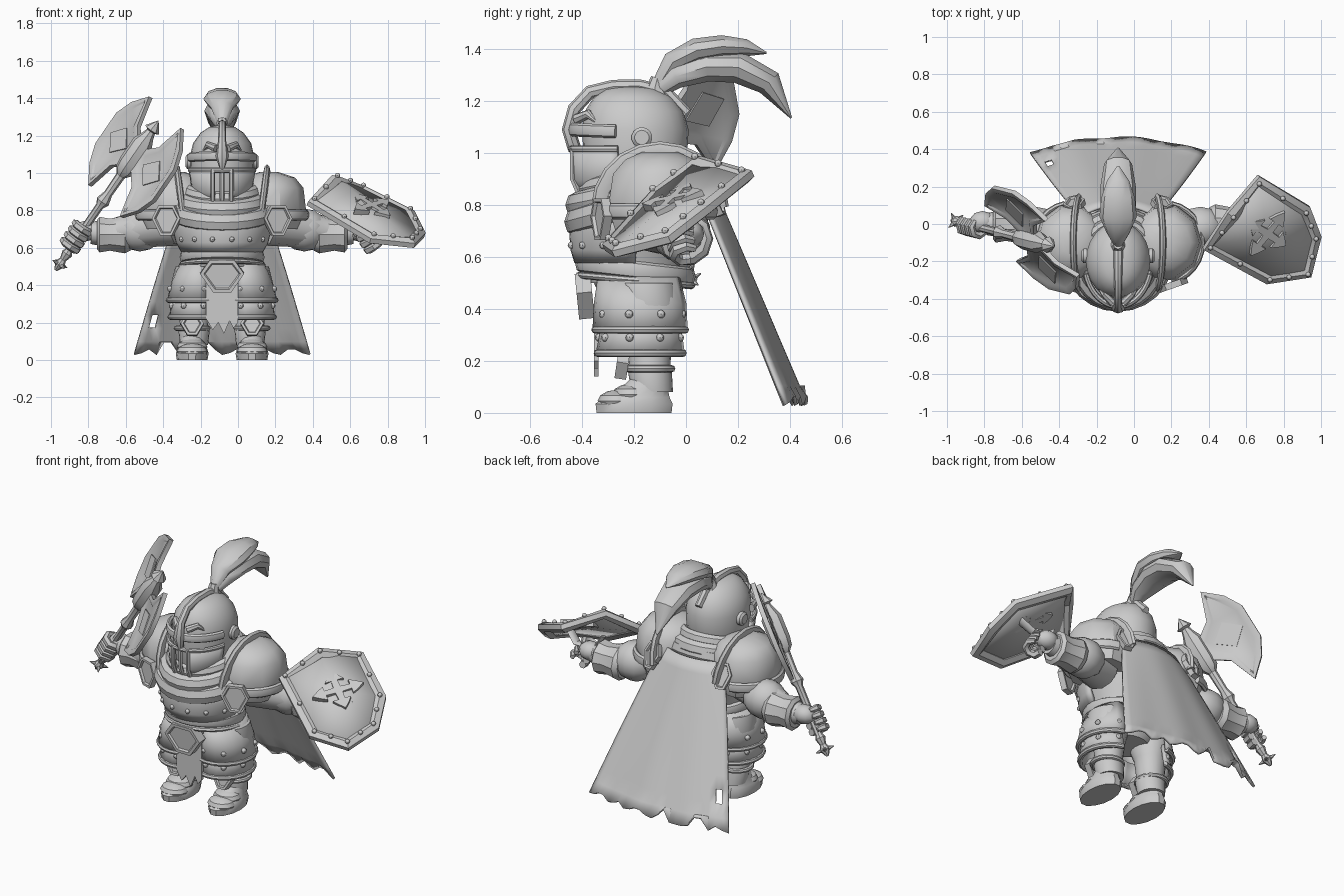
import bpy, bmesh, random
from math import sin, cos, pi, radians
from mathutils import Vector, Matrix

random.seed(4)
if "Cube" in bpy.data.objects:
    bpy.data.objects.remove(bpy.data.objects["Cube"])
BODY_X = -0.085
HEX = [(-.55, 1), (.55, 1), (1, .15), (.4, -1), (-.4, -1), (-1, .15)]

mat = bpy.data.materials.new("plain grey")
mat.use_nodes = True
mat.diffuse_color = (.6, .6, .6, 1)
mat.node_tree.nodes["Principled BSDF"].inputs["Base Color"].default_value = (.6, .6, .6, 1)
made = []


def done(bm, name, pair=False, solid=0, body=True):
    """Turn a bmesh into an object; pair mirrors it to the other side of the body."""
    bmesh.ops.recalc_face_normals(bm, faces=bm.faces)
    me = bpy.data.meshes.new(name)
    bm.to_mesh(me)
    bm.free()
    me.materials.append(mat)
    ob = bpy.data.objects.new(name, me)
    bpy.context.collection.objects.link(ob)
    ob.location.x = BODY_X if body else 0
    if solid:
        m = ob.modifiers.new("thickness", 'SOLIDIFY')
        m.thickness, m.offset = solid, 0
    if pair:
        ob.modifiers.new("pair", 'MIRROR')
    made.append(ob)


def skin(bm, rings, closed_ring, caps, loop=False):
    vs = [[bm.verts.new(p) for p in r] for r in rings]
    n = len(vs[0])
    for a, b in zip(vs, vs[1:] + ([vs[0]] if loop else [])):
        for i in range(n if closed_ring else n - 1):
            j = (i + 1) % n
            bm.faces.new((a[i], a[j], b[j], b[i]))
    if caps:
        bm.faces.new(vs[0])
        bm.faces.new(vs[-1])


def loft(name, rings, cx=0, n=20, arc=None, **kw):
    """Stack of ellipses (z, rx, ry, yc); arc in degrees gives an open shell."""
    bm = bmesh.new()
    a0, a1 = [radians(a) for a in arc or (0, 360)]
    count = n + 1 if arc else n
    ang = [a0 + (a1 - a0) * i / n for i in range(count)]
    skin(bm, [[(cx + rx * cos(a), yc + ry * sin(a), z) for a in ang] for z, rx, ry, yc in rings],
         not arc, not arc)
    done(bm, name, **kw)


def sweep(name, path, sizes, side, n=8, loop=False, **kw):
    """Elliptical tube; each size is (along side, across)."""
    bm = bmesh.new()
    path = [Vector(p) for p in path]
    if not isinstance(sizes, list):
        sizes = [sizes] * len(path)
    rings, last = [], len(path) - 1
    for i, p in enumerate(path):
        q0 = path[i - 1] if i or loop else p
        q1 = path[(i + 1) % len(path)] if i < last or loop else p
        t = (q1 - q0).normalized()
        s = Vector(side)
        s = (s - t * s.dot(t)).normalized()
        b = t.cross(s)
        w, h = sizes[i] if isinstance(sizes[i], tuple) else (sizes[i],) * 2
        rings.append([p + s * w * cos(k * 2 * pi / n) + b * h * sin(k * 2 * pi / n) for k in range(n)])
    skin(bm, rings, True, not loop, loop)
    done(bm, name, **kw)


def balls(name, points, r, seg=8, **kw):
    bm = bmesh.new()
    size = Vector(r) if isinstance(r, tuple) else Vector((r, r, r))
    for p in points:
        bmesh.ops.create_uvsphere(bm, u_segments=seg, v_segments=max(6, seg // 2), radius=1,
                                  matrix=Matrix.Translation(p) @ Matrix.Diagonal(size).to_4x4())
    done(bm, name, **kw)


def plate(name, pts, thick, rim=.015, depth=.012, **kw):
    """Flat prism centred on the outline with a raised rim on both faces."""
    bm = bmesh.new()
    face = bm.faces.new([bm.verts.new(p) for p in pts])
    face.normal_update()
    n = face.normal.copy()
    top = bmesh.ops.extrude_face_region(bm, geom=[face])["geom"]
    bmesh.ops.translate(bm, vec=n * thick, verts=[v for v in top if isinstance(v, bmesh.types.BMVert)])
    bmesh.ops.translate(bm, vec=-n * thick / 2, verts=bm.verts)
    bmesh.ops.recalc_face_normals(bm, faces=bm.faces)
    if rim:
        caps = [f for f in bm.faces if len(f.verts) == len(pts) and abs(f.normal.dot(n)) > .9]
        bmesh.ops.inset_individual(bm, faces=caps, thickness=rim, depth=0)
        bmesh.ops.inset_individual(bm, faces=caps, thickness=rim * .4, depth=-depth)
    done(bm, name, **kw)


def outline(o, n, up, shape, w, h):
    o, n, up = Vector(o), Vector(n).normalized(), Vector(up)
    v = (up - n * up.dot(n)).normalized()
    u = v.cross(n)
    return [o + u * x * w + v * y * h for x, y in shape]


def ring(rx, ry, yc, z, tilt=0, a0=0, a1=360, n=24, cx=0):
    """Points round an ellipse; tilt lifts the back and lowers the front."""
    ang = [radians(a0 + (a1 - a0) * i / n) for i in range(n if a1 - a0 == 360 else n + 1)]
    return [(cx + rx * cos(a), yc + ry * sin(a), z + tilt * sin(a)) for a in ang]


UP = (0, 0, 1)
# Legs and feet
loft("leg", [(.08, .075, .08, -.13), (.17, .085, .085, -.14), (.19, .075, .08, -.14), (.3, .09, .09, -.14),
             (.42, .12, .13, -.15), (.5, .1, .12, -.16)], .15, pair=True)
loft("boot", [(0, .082, .148, -.2), (.035, .088, .152, -.2), (.06, .08, .13, -.19),
              (.1, .065, .09, -.16), (.13, .06, .075, -.14)], .16, 14, pair=True)
balls("toe_plate", [(.16, -.265, .046), (.16, -.21, .07)], (.082, .075, .043), 12, pair=True)
sweep("ankle_band", ring(.085, .085, -.14, .17, cx=.16, n=16), .014, UP, loop=True, pair=True)
plate("knee_guard", outline((.16, -.245, .185), (0, -1, .15), UP, HEX, .062, .055), .045, pair=True)

# Hips and thigh armour
loft("hips", [(.36, .13, .12, -.17), (.42, .2, .15, -.17), (.56, .2, .19, -.19)])
loft("lower_thigh_plate", [(.36, .13, .14, -.17), (.22, .15, .165, -.175)], .125, 10, (-110, 80), solid=.02, pair=True)
loft("upper_thigh_plate", [(.52, .09, .15, -.18), (.42, .135, .17, -.175), (.32, .16, .175, -.175)], .125, 10,
     (-110, 80), solid=.02, pair=True)
for z, rx in ((.23, .153), (.32, .162)):
    sweep("thigh_rim", ring(rx, rx + .013, -.175, z, 0, -110, 80, 12, .125), .015, UP, pair=True)
    balls("thigh_rivets", ring(rx - .004, rx + .008, -.175, z + .06, 0, -100, 70, 4, .125), .016, pair=True)
cloth = [(-.085, .42), (.085, .42), (.085, .2), (.06, .17), (.04, .21), (.01, .14), (-.02, .2), (-.05, .16), (-.085, .22)]
plate("loin_cloth", [(x, -.345, z) for x, z in cloth], .018, 0)
plate("belt_buckle", outline((0, -.39, .45), (0, -1, -.1), UP, HEX, .118, .088), .06, .02, .01)

# Torso, breastplate and belt
loft("torso", [(.5, .19, .19, -.19), (.6, .21, .215, -.19), (.72, .255, .25, -.17), (.84, .27, .25, -.16),
               (.92, .2, .19, -.17), (.97, .12, .12, -.18)])
loft("breastplate", [(.58, .21, .225, -.195), (.63, .238, .245, -.19), (.7, .255, .255, -.185), (.78, .25, .235, -.185)],
     0, 20, (-180, 0), solid=.02)
sweep("belt", ring(.205, .21, -.195, .55, -.025), (.035, .022), UP, loop=True)
sweep("waist_rim", ring(.21, .21, -.195, .51, -.02), (.014, .022), UP, loop=True)
balls("chest_rivets", ring(.25, .257, -.19, .645, 0, -150, -30, 5), .014)

# Layered neck scarf with a drape over the back
for rx, ry, z, t, r in ((.25, .235, .81, .075, .055), (.215, .235, .855, .055, .05), (.185, .2, .91, .05, .04)):
    sweep("scarf_fold", ring(rx, ry, -.19, z, t), (r, r * .8), UP, loop=True)
sweep("scarf_drape", ring(.24, .26, -.16, .8, 0, 10, 170, 14), (.05, .035), UP)

# Helmet with crest, brow, cheek guards and face bars
loft("helmet", [(.82, .13, .15, -.21), (.9, .16, .185, -.2), (1.0, .17, .2, -.195), (1.09, .172, .205, -.195),
                (1.16, .155, .19, -.2), (1.215, .115, .15, -.205), (1.245, .07, .1, -.21), (1.255, .02, .04, -.21)], n=24)
for arc in ((-165, -106), (-74, -15)):
    loft("cheek_guard", [(.84, .12, .2, -.2), (.9, .155, .235, -.2), (1.02, .175, .24, -.2)], 0, 8, arc, solid=.022)
sweep("cheek_rim", ring(.178, .243, -.2, 1.015, 0, -165, -15, 18), (.014, .012), UP)
sweep("brow", ring(.18, .245, -.195, 1.08, -.01, -162, -18, 20), (.026, .016), UP)
for x in (-.05, 0, .05):
    sweep("face_bar", [(x, -.4, .82), (x, -.435, .9), (x, -.435, 1.02)], .013, (1, 0, 0), 6)
crest = [(-.43, 1.02), (-.452, 1.09), (-.43, 1.17), (-.37, 1.235), (-.28, 1.256), (-.18, 1.258), (-.08, 1.235), (0, 1.15)]
sweep("crest_ridge", [(0, y, z) for y, z in crest], [(w, .026) for w in (.012, .035, .022, .02, .022, .025, .025, .02)], (1, 0, 0))
sweep("crest_scroll", [(.03, -.42, 1.13), (.075, -.375, 1.15), (.1, -.345, 1.12)], [.022, .018, .006], UP, pair=True)
sweep("ear_disc", [(.165, -.17, 1.06), (.185, -.17, 1.06), (.195, -.17, 1.06)], [.04, .04, .028], UP, 14, pair=True)

# Plume of two feathers in a socket
sweep("plume_socket", [(0, -.11, 1.2), (0, -.12, 1.25), (0, -.11, 1.29)], [.055, .035, .025], (1, 0, 0))
lower = [(-.11, 1.24), (-.04, 1.295), (.08, 1.332), (.2, 1.33), (.32, 1.27), (.405, 1.135)]
upper = [(-.11, 1.25), (-.05, 1.35), (.04, 1.395), (.14, 1.41), (.23, 1.405), (.31, 1.385)]
for name, path, wid, thk in (("lower_feather", lower, (.02, .065, .095, .095, .075, .006), (.03, .05, .06, .064, .054, .004)),
                             ("upper_feather", upper, (.02, .06, .1, .09, .06, .006), (.03, .045, .05, .046, .035, .004))):
    sweep(name, [(0, y, z) for y, z in path], list(zip(wid, thk)), (1, 0, 0), 10)

# Shoulder armour
loft("shoulder_plate", [(.7, .17, .18, -.1), (.79, .2, .21, -.1), (.92, .185, .19, -.1), (.975, .14, .14, -.1),
                        (1.005, .05, .07, -.1)], .25, 10, pair=True)
sweep("shoulder_collar", [(.21 + .03 * sin(a * pi / 10), -.1 - .23 * cos(a * pi / 10), .79 + .22 * sin(a * pi / 10))
                          for a in range(11)], (.018, .035), (1, 0, 0), pair=True)
sweep("shoulder_rim", ring(.2, .21, -.1, .775, 0, -80, 80, 12, .25), (.03, .016), UP, pair=True)
plate("front_shoulder_guard", outline((.295, -.325, .745), (.35, -1, 0), UP, HEX, .08, .08), .035, pair=True)
plate("back_shoulder_guard", outline((.235, .11, .83), (.25, 1, .4), UP, HEX, .06, .075), .03, pair=True)

# Arms, gauntlets and gripping hands
sweep("arm", [(.25, -.1, .73), (.45, -.03, .7), (.6, 0, .675), (.7, 0, .68)], [.12, .1, .075, .06], (0, 1, 0), 12, pair=True)
balls("elbow_guard", [(.44, -.02, .695)], (.13, .115, .115), 14, pair=True)
sweep("gauntlet_cuff", [(.49, 0, .67), (.52, 0, .67), (.6, 0, .67), (.655, 0, .67), (.67, 0, .67)],
      [.09, .105, .09, .1, .08], (0, 1, 0), 10, pair=True)
balls("palm", [(.725, .01, .69)], (.07, .06, .055), 10, pair=True)
grip = Vector((-.56, -.14, .81)).normalized()
e1 = Vector((-1, 0, 0))
e1 = (e1 - grip * e1.dot(grip)).normalized()
e2 = grip.cross(e1)
for k in range(4):
    c = Vector((.78, -.01, .66)) + grip * (k - 1.5) * .038
    sweep("finger", [c + (e1 * cos(a) + e2 * sin(a)) * .045 for a in (-.3, .6, 1.5, 2.4, 3.3, 4.2)],
          [.022, .024, .022, .022, .02, .014], grip, 6, pair=True)

# Ragged cape with a small tear
bm = bmesh.new()
rows = []
for j in range(13):
    v = j / 12
    row = []
    for i in range(25):
        u = i / 12 - 1
        jag = random.choice((0, .01, .03, .07)) if j == 12 and 0 < i < 24 else 0
        row.append(((.2 + .27 * v ** .9) * u, .1 + (.36 - .08 * u * u) * v - .06 * u * u * (1 - v)
                    + .005 * sin(9 * u) * v, .88 - .85 * v + jag))
    rows.append(row)
skin(bm, rows, False, False)
bm.faces.ensure_lookup_table()
bmesh.ops.delete(bm, geom=[bm.faces[9 * 24 + 1]], context='FACES')
done(bm, "cape", solid=.014)

# Folded shield with rim, studs, cross and strap
mid = Vector((.7, -.03, .78))
face_n = Vector((.28, -.41, .87)).normalized()
rim = [Vector(p) for p in ((.385, -.12, .84), (.515, .05, .97), (.66, .24, .915), (.925, .075, .785), (.98, -.07, .67),
                           (.935, -.27, .62), (.72, -.3, .64))]
bm = bmesh.new()
peak = bm.verts.new(mid + face_n * .035)
edge = [bm.verts.new(p) for p in rim]
for a, b in zip(edge, edge[1:] + edge[:1]):
    bm.faces.new((peak, a, b))
done(bm, "shield", solid=.03, body=False)
sweep("shield_rim", [p + (mid - p) * .05 for p in rim], (.028, .04), face_n, 6, loop=True, body=False)
studs = [mid + (a.lerp(b, f) - mid) * .95 + face_n * .03 for a, b in zip(rim, rim[1:] + rim[:1]) for f in (0, .5)]
balls("shield_studs", studs, .014, body=False)
arm = [(.14, .14), (.12, .5), (.36, .5), (.2, .75), (0, 1), (-.2, .75), (-.36, .5), (-.12, .5)]
cross = [(x * cos(q) - y * sin(q), x * sin(q) + y * cos(q)) for q in (0, pi / 2, pi, 1.5 * pi) for x, y in arm]
plate("shield_cross", outline(mid + face_n * .038, face_n, (.55, .75, .1), cross, .13, .15), .045, 0, body=False)
sweep("shield_strap", [mid + Vector((dx, 0, 0)) - face_n * d for dx, d in ((-.12, .0), (-.06, .08), (.06, .08), (.12, .0))],
      (.03, .01), (0, 1, 0), body=False)

# Double axe: shaft, collars, blades and spiked pommel
foot = Vector((-.975, .02, .48))
tip = Vector((-.425, -.12, 1.28))
axis = (tip - foot).normalized()
out = Vector((.42, -.76, -.45))
out = (out - axis * out.dot(axis)).normalized()
shaft = [(0, .008), (.04, .03), (.07, .018), (.11, .03), (.13, .02), (.42, .022), (.45, .038), (.5, .024), (.62, .026),
         (.65, .05), (.7, .058), (.83, .058), (.88, .035), (.91, .025), (.92, .045), (.98, .002)]
sweep("axe_shaft", [foot + axis * t for t, r in shaft], [r for t, r in shaft], out, 8, body=False)
hub = foot + axis * .74 + Vector((.015, 0, 0))
blade = [(-.06, .03), (-.13, .13), (-.29, .19), (-.2, .29), (-.1, .345), (.1, .345), (.2, .29), (.29, .19), (.13, .13), (.06, .03)]
for s in (1, -1):
    plate("axe_blade", [hub + axis * a + out * b * s for a, b in blade], .026, .03, .007, body=False)
    plate("axe_blade_boss", [hub + axis * a + out * b * s for a, b in ((-.08, .2), (0, .29), (.08, .2), (0, .1))],
          .024, 0, body=False)
third = axis.cross(out)
for d in (out, -out, third, -third):
    sweep("pommel_spike", [foot + axis * .04, foot + axis * .04 + d * .055], [.02, .002], axis, 6, body=False)

# Smooth shading with sharp edges kept
bpy.ops.object.select_all(action='DESELECT')
for ob in made:
    ob.select_set(True)
bpy.context.view_layer.objects.active = made[0]
bpy.ops.object.shade_smooth_by_angle(angle=radians(35))
